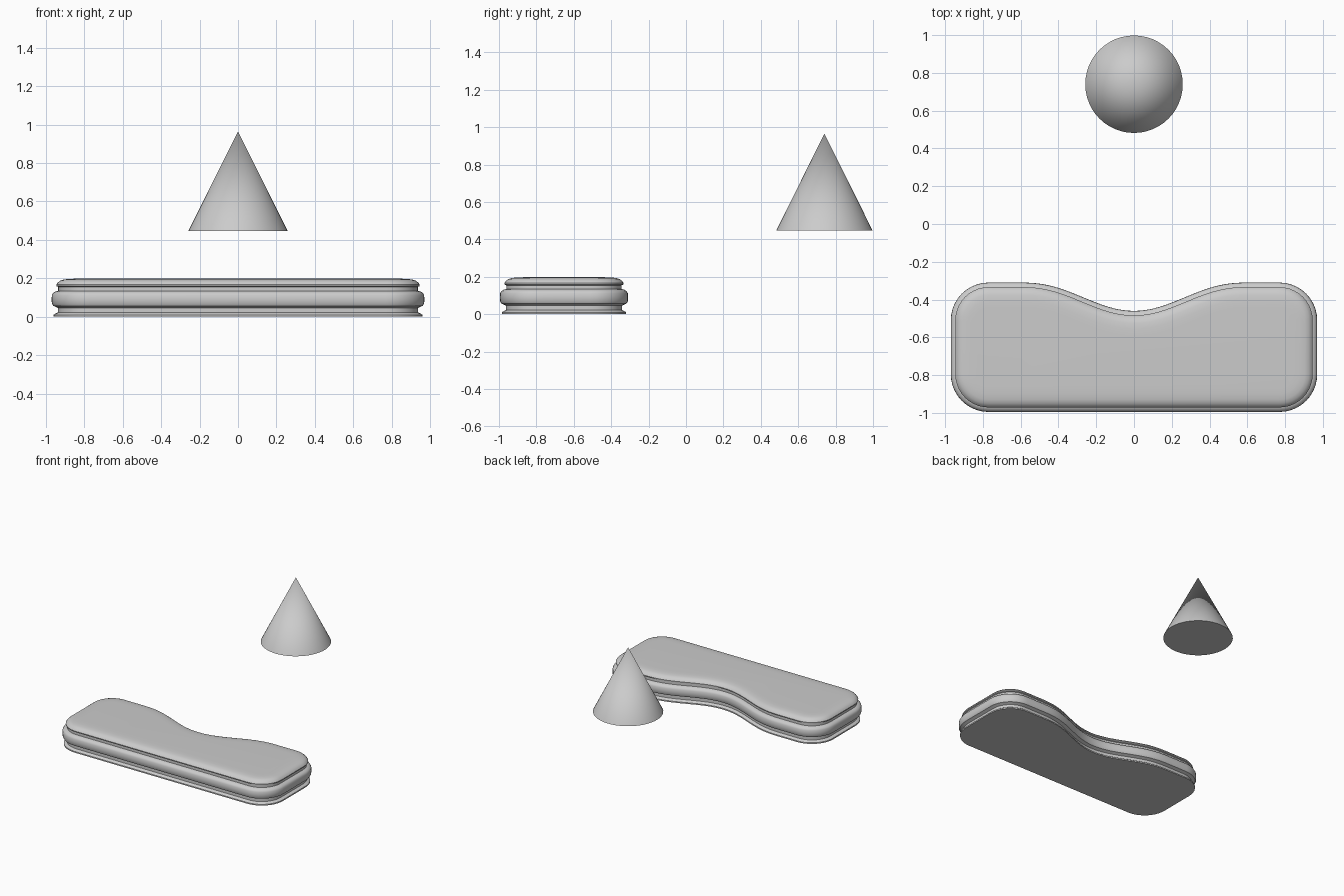
import bpy, bmesh, math
from mathutils import Vector

if "Cube" in bpy.data.objects:
    bpy.data.objects.remove(bpy.data.objects["Cube"])

W, FRONT, BACK, R = 0.97, -0.995, -0.31, 0.2


def corner(cx, cy, start, n=10):
    return [Vector((cx + R * math.cos(a), cy + R * math.sin(a)))
            for a in (start + math.pi / 2 * i / n for i in range(n + 1))]


def back_edge(x):
    # broad scoop in the middle of the back edge
    if abs(x) >= 0.6:
        return BACK
    return BACK - 0.15 * (0.5 + 0.5 * math.cos(math.pi * x / 0.6)) ** 1.2


# Plan outline, counter-clockwise
outline = corner(W - R, FRONT + R, -math.pi / 2)
outline += corner(W - R, BACK - R, 0)
outline += [Vector((x, back_edge(x))) for x in (0.64 - 1.28 * i / 40 for i in range(41))]
outline += corner(-W + R, BACK - R, math.pi / 2)
outline += corner(-W + R, FRONT + R, math.pi)
count = len(outline)

inward = []
for i in range(count):
    t = (outline[(i + 1) % count] - outline[i]).normalized()
    t += (outline[i] - outline[i - 1]).normalized()
    inward.append(Vector((-t.y, t.x)).normalized())

# Edge profile: (inset, height), from the base up to the padded top
profile = [(0.010, 0.0), (0.010, 0.010), (0.020, 0.017), (0.032, 0.022),
           (0.032, 0.046), (0.022, 0.051), (0.008, 0.057), (0.001, 0.069),
           (0.0, 0.090), (0.001, 0.112), (0.008, 0.124), (0.020, 0.131),
           (0.034, 0.135), (0.034, 0.155), (0.025, 0.159), (0.024, 0.167),
           (0.032, 0.178), (0.045, 0.188), (0.065, 0.194), (0.095, 0.197),
           (0.130, 0.198)]

bm = bmesh.new()
rings = []
for inset, z in profile:
    rings.append([bm.verts.new((*(p + n * inset), z)) for p, n in zip(outline, inward)])
for a, b in zip(rings, rings[1:]):
    for i in range(count):
        j = (i + 1) % count
        bm.faces.new((a[i], a[j], b[j], b[i]))
bm.faces.new(rings[-1])
bm.faces.new(rings[0][::-1])
mesh = bpy.data.meshes.new("padded_base")
bm.to_mesh(mesh)
bm.free()
base = bpy.data.objects.new("padded_base", mesh)
bpy.context.collection.objects.link(base)
bpy.context.view_layer.objects.active = base
base.select_set(True)
bpy.ops.object.shade_smooth_by_angle(angle=math.radians(35))
base.select_set(False)

# Floating cone behind the base
bpy.ops.mesh.primitive_cone_add(vertices=48, radius1=0.258, radius2=0, depth=0.518,
                                location=(0, 0.74, 0.447 + 0.259))
bpy.context.object.name = "floating_cone"
bpy.ops.object.shade_smooth_by_angle(angle=math.radians(35))
